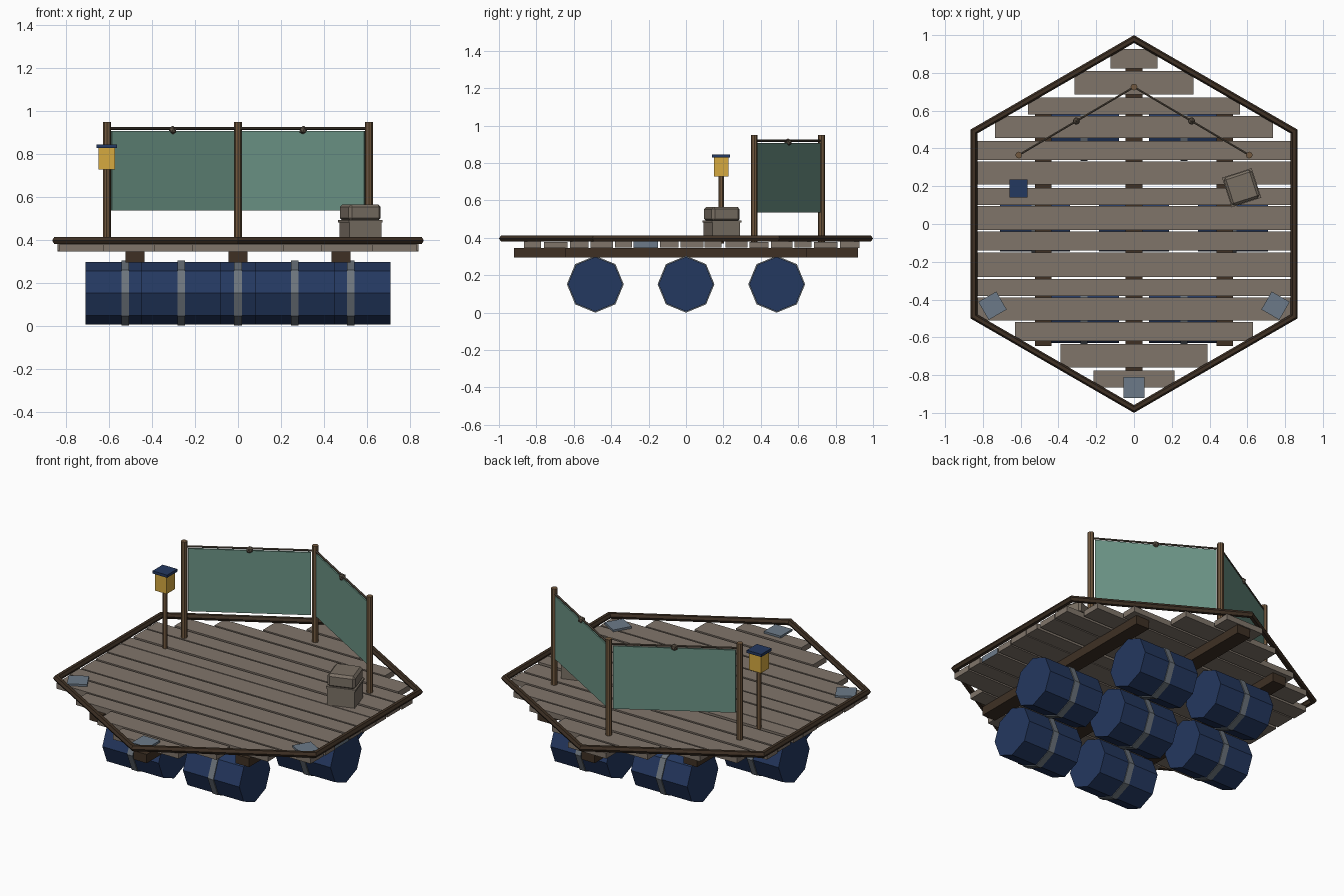
import bpy, bmesh, math, random
from mathutils import Matrix, Vector

if "Cube" in bpy.data.objects:
    bpy.data.objects.remove(bpy.data.objects["Cube"])

random.seed(4)


def material(name, hexa):
    def lin(c):
        return c / 12.92 if c <= 0.04045 else ((c + 0.055) / 1.055) ** 2.4
    m = bpy.data.materials.new(name)
    rgb = [lin(int(hexa[i:i + 2], 16) / 255) for i in (0, 2, 4)]
    m.diffuse_color = (*rgb, 1)
    m.use_nodes = True
    m.node_tree.nodes["Principled BSDF"].inputs["Base Color"].default_value = m.diffuse_color
    return m


PLANK = material("weathered plank", "80756A")
POST = material("post wood", "72593F")
DARK = material("dark timber", "3E3024")
BLUE = material("barrel blue", "243860")
STEEL = material("band grey", "6C747C")
PATCH = material("patch blue grey", "6C7A88")
CLOTH = material("green cloth", "6C9486")
GLOW = material("lantern yellow", "D6AA40")
ROPE = material("rope brown", "5A5044")
CRATE = material("crate wood", "7A7064")


def finish(name, bm, mat):
    bmesh.ops.recalc_face_normals(bm, faces=bm.faces)
    me = bpy.data.meshes.new(name)
    bm.to_mesh(me)
    bm.free()
    me.materials.append(mat)
    ob = bpy.data.objects.new(name, me)
    bpy.context.collection.objects.link(ob)
    return ob


def box(name, centre, size, mat, rot=0, bevel=0):
    bm = bmesh.new()
    bmesh.ops.create_cube(bm, size=1)
    bmesh.ops.scale(bm, vec=size, verts=bm.verts)
    if bevel:
        bmesh.ops.bevel(bm, geom=bm.edges[:], offset=bevel, segments=1, affect='EDGES')
    bmesh.ops.transform(bm, verts=bm.verts,
                        matrix=Matrix.Translation(centre) @ Matrix.Rotation(rot, 4, 'Z'))
    return finish(name, bm, mat)


def rod(name, a, b, radius, sides, mat):
    a, b = Vector(a), Vector(b)
    d = b - a
    bm = bmesh.new()
    bmesh.ops.create_cone(bm, cap_ends=True, segments=sides, radius1=radius,
                          radius2=radius, depth=d.length)
    # x-aligned rods turn about y so a corner points straight up
    if abs(d.x) == d.length:
        r = Matrix.Rotation(math.pi / 2, 4, 'Y')
    else:
        r = d.to_track_quat('Z', 'Y').to_matrix().to_4x4()
    bmesh.ops.transform(bm, verts=bm.verts, matrix=Matrix.Translation((a + b) / 2) @ r)
    return finish(name, bm, mat)


# Deck planks: centre y, width, half length
planks = [(.875, .105, .125), (.747, .125, .315), (.625, .09, .56), (.513, .115, .735),
          (.39, .10, .84), (.27, .12, .835), (.145, .09, .84), (.032, .125, .84),
          (-.09, .10, .835), (-.215, .13, .835), (-.335, .09, .84), (-.45, .12, .835),
          (-.57, .10, .63), (-.697, .125, .39), (-.82, .09, .215)]
for i, (y, w, h) in enumerate(planks):
    z = .364 + random.uniform(-.002, .002)
    p = box(f"deck_plank_{i}", (0, y, z), (2 * h, w, .033), PLANK)
    if i == 9:  # one plank end is painted
        p.data.materials.append(PATCH)
        for f in p.data.polygons:
            f.material_index = int(f.normal.x > .5)

# Joists
for x, h in ((-.48, .645), (0, .92), (.48, .645)):
    box("joist", (x, 0, .321), (.088, 2 * h, .052), DARK)

# Hexagonal rim rail, a mitred six-sided tube
bm = bmesh.new()
R, r, Z = .979, .018, .397
loops = []
for k in range(6):
    a = math.radians(90 + 60 * k)
    loop = []
    for j in range(6):
        t = j * math.pi / 3
        rad = R + r * math.cos(t) / math.cos(math.pi / 6)
        loop.append(bm.verts.new((rad * math.cos(a), rad * math.sin(a), Z + r * math.sin(t))))
    loops.append(loop)
for k in range(6):
    p, q = loops[k], loops[(k + 1) % 6]
    for j in range(6):
        n = (j + 1) % 6
        bm.faces.new((p[j], p[n], q[n], q[j]))
finish("rim_rail", bm, DARK)

# Seven float barrels with bands
spots = [(-.525, 0), (0, 0), (.525, 0)] + [(x, y) for x in (-.265, .265) for y in (-.485, .485)]
for x, y in spots:
    rod("float_barrel", (x - .185, y, .152), (x + .185, y, .152), .146, 8, BLUE)
    rod("barrel_band", (x - .018, y, .152), (x + .018, y, .152), .152, 8, STEEL)

# Corner patches
for deg in (210, 270, 330):
    a = math.radians(deg)
    box("corner_patch", (.865 * math.cos(a), .865 * math.sin(a), .386), (.11, .11, .012), PATCH, a)

# Privacy screen: posts, cloth, rope and knot
posts = [Vector((-.61, .365, 0)), Vector((0, .725, 0)), Vector((.61, .365, 0))]
up = Vector((0, 0, 1))
for p in posts:
    rod("screen_post", p + up * .37, p + up * .95, .018, 8, POST)
for p, q in zip(posts, posts[1:]):
    mid, d = (p + q) / 2, q - p
    box("screen_cloth", mid + up * .722, (d.length - .045, .01, .372), CLOTH, math.atan2(d.y, d.x))
    rod("screen_rope", p + up * .919, q + up * .919, .006, 6, ROPE)
    bm = bmesh.new()
    bmesh.ops.create_icosphere(bm, subdivisions=1, radius=.021,
                               matrix=Matrix.Translation(mid + up * .911))
    finish("rope_knot", bm, ROPE)

# Lantern
rod("lantern_post", (-.612, .188, .37), (-.612, .188, .735), .014, 6, POST)
box("lantern_body", (-.612, .188, .778), (.078, .078, .102), GLOW)
box("lantern_cap", (-.612, .188, .837), (.096, .096, .016), BLUE)

# Crate with lid
turn = math.radians(18)
box("crate_body", (.57, .192, .434), (.155, .155, .108), CRATE, turn)
box("crate_trim", (.57, .192, .487), (.165, .165, .012), CRATE, turn)
box("crate_lid", (.57, .192, .527), (.157, .157, .078), CRATE, turn, .013)
